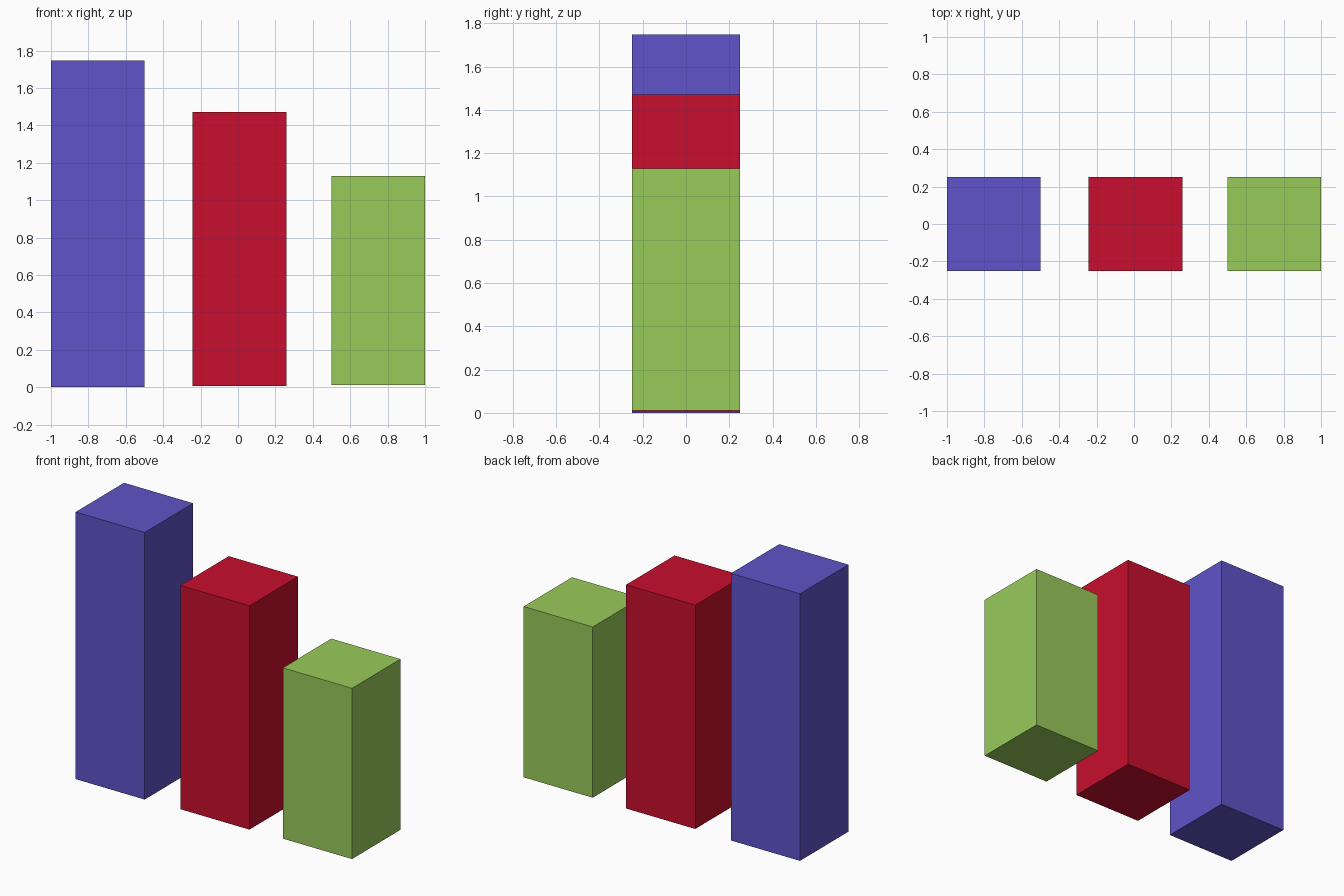
import bpy

if "Cube" in bpy.data.objects:
    bpy.data.objects.remove(bpy.data.objects["Cube"])


def linear(c):
    c /= 255
    return c / 12.92 if c <= 0.04045 else ((c + 0.055) / 1.055) ** 2.4


def bar(name, x, bottom, top, rgb, width=0.5):
    bpy.ops.mesh.primitive_cube_add(size=1, location=(x, 0, (bottom + top) / 2))
    obj = bpy.context.object
    obj.name = name
    obj.scale = (width, width, top - bottom)
    bpy.ops.object.transform_apply(location=False, rotation=False, scale=True)
    mat = bpy.data.materials.new(name + "_color")
    mat.diffuse_color = (*[linear(c) for c in rgb], 1)
    mat.use_nodes = True
    mat.node_tree.nodes["Principled BSDF"].inputs["Base Color"].default_value = mat.diffuse_color
    obj.data.materials.append(mat)


# Three square bars, descending from left to right
bar("tall_bar", -0.75, 0.0, 1.747, (95, 83, 200))
bar("middle_bar", 0.008, 0.006, 1.47, (200, 15, 46))
bar("short_bar", 0.75, 0.012, 1.129, (153, 202, 90))
